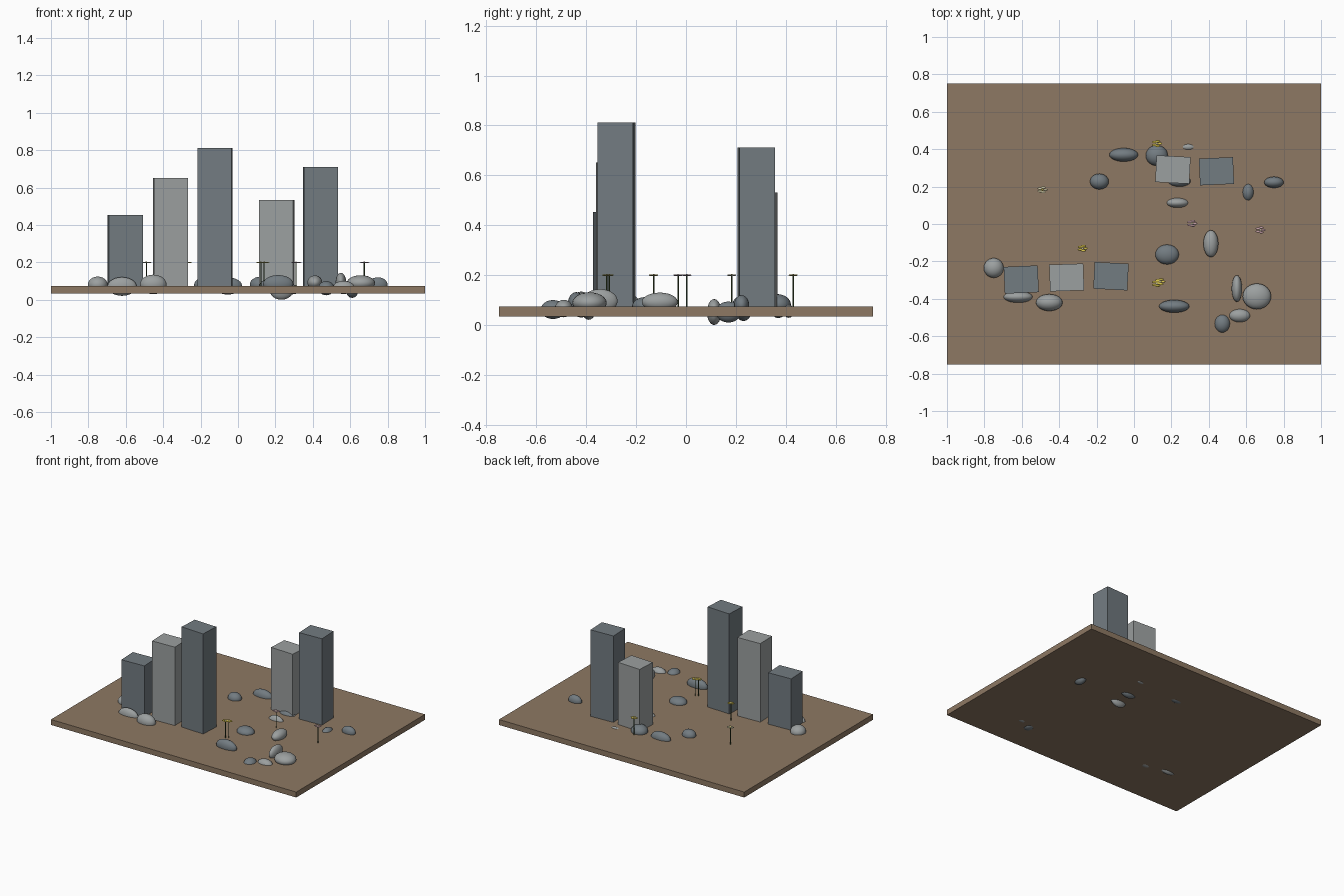
import bpy, math

def material(name, rgb):
    m = bpy.data.materials.new(name)
    m.diffuse_color = (*rgb, 1)
    return m

SOIL = material("soil", (0.27, 0.19, 0.125))
DARK = material("dark_stone", (0.17, 0.20, 0.22))
LIGHT = material("light_stone", (0.33, 0.35, 0.35))
GREEN = material("stem_green", (0.05, 0.09, 0.03))
YELLOW = material("yellow", (0.75, 0.60, 0.08))
CREAM = material("cream", (0.75, 0.70, 0.45))
PINK = material("pink", (0.60, 0.38, 0.42))

BASE, TOP = 0.034, 0.074  # slab underside and upper face

def finish(name, mat, scale=(1, 1, 1), rot=0.0, smooth=False):
    o = bpy.context.object
    o.name = name
    o.scale = scale
    o.rotation_euler.z = math.radians(rot)
    o.data.materials.append(mat)
    if smooth:
        bpy.ops.object.shade_smooth()
    return o

def block(name, mat, x, y, w, d, z0, z1, rot=0.0):
    bpy.ops.mesh.primitive_cube_add(size=1, location=(x, y, (z0 + z1) / 2))
    return finish(name, mat, (w, d, z1 - z0), rot)

def ellipsoid(name, mat, loc, radii, seg=24, rings=12):
    bpy.ops.mesh.primitive_uv_sphere_add(segments=seg, ring_count=rings, radius=1, location=loc)
    return finish(name, mat, radii, smooth=True)

# Ground slab
block("ground_slab", SOIL, 0, 0, 2, 1.5, BASE, TOP)

# Standing stone pillars: x, y, top, turn, material
for i, (x, y, top, rot, mat) in enumerate([
        (-0.603, -0.297, 0.453, 2.5, DARK), (-0.36, -0.286, 0.652, 2, LIGHT),
        (-0.123, -0.279, 0.812, -3, DARK), (0.208, 0.291, 0.532, -3, LIGHT),
        (0.441, 0.282, 0.711, 2.5, DARK)]):
    block(f"pillar_{i + 1}", mat, x, y, 0.182, 0.143, BASE + 0.001, top, rot)

# Scattered pebbles: x, y, z, x radius, y radius, z radius
light_pebbles = [
    (-0.75, -0.235, 0.080, 0.053, 0.053, 0.044),
    (-0.62, -0.390, 0.071, 0.078, 0.031, 0.050),
    (-0.453, -0.420, 0.082, 0.071, 0.045, 0.052),
    (0.29, 0.412, 0.055, 0.042, 0.022, 0.026),
    (0.232, 0.113, 0.055, 0.063, 0.029, 0.050),
    (0.411, -0.105, 0.092, 0.040, 0.072, 0.038),
    (0.55, -0.345, 0.096, 0.028, 0.071, 0.048),
    (0.657, -0.387, 0.089, 0.076, 0.069, 0.042),
    (0.565, -0.490, 0.066, 0.057, 0.036, 0.035)]
dark_pebbles = [
    (-0.185, 0.227, 0.078, 0.050, 0.042, 0.040),
    (-0.055, 0.370, 0.074, 0.077, 0.036, 0.046),
    (0.122, 0.366, 0.080, 0.059, 0.055, 0.044),
    (0.243, 0.230, 0.058, 0.066, 0.033, 0.042),
    (0.61, 0.170, 0.052, 0.034, 0.051, 0.042),
    (0.748, 0.223, 0.080, 0.052, 0.030, 0.040),
    (0.177, -0.163, 0.076, 0.063, 0.053, 0.036),
    (0.215, -0.440, 0.084, 0.081, 0.034, 0.048),
    (0.472, -0.533, 0.062, 0.043, 0.050, 0.038)]
for kind, mat, pebbles in (("light", LIGHT, light_pebbles), ("dark", DARK, dark_pebbles)):
    for i, p in enumerate(pebbles):
        ellipsoid(f"{kind}_pebble_{i + 1}", mat, p[:3], p[3:])

# The lowest pebble touches z = 0
bpy.data.objects["light_pebble_5"].location.z = 0.052
bpy.data.objects["light_pebble_5"].scale.z = 0.052

# Small flowers: stem, five flat petals and a centre
def flower(i, x, y, mat, heart):
    bpy.ops.mesh.primitive_cylinder_add(vertices=8, radius=0.003, depth=0.128,
                                        location=(x, y, TOP + 0.062))
    finish(f"flower_{i}_stem", GREEN, smooth=False)
    for k in range(5):
        a = math.tau * k / 5
        ellipsoid(f"flower_{i}_petal_{k + 1}", mat,
                  (x + 0.015 * math.cos(a), y + 0.013 * math.sin(a), 0.2),
                  (0.014, 0.006, 0.003), 12, 6)
    ellipsoid(f"flower_{i}_centre", heart, (x, y, 0.2), (0.006, 0.006, 0.004), 12, 6)

for i, (x, y, mat, heart) in enumerate([
        (-0.49, 0.183, CREAM, YELLOW), (-0.275, -0.13, YELLOW, CREAM),
        (0.122, -0.318, YELLOW, CREAM), (0.14, -0.308, YELLOW, CREAM),
        (0.122, 0.43, YELLOW, CREAM), (0.31, 0.003, PINK, CREAM),
        (0.675, -0.032, PINK, CREAM)]):
    flower(i + 1, x, y, mat, heart)
